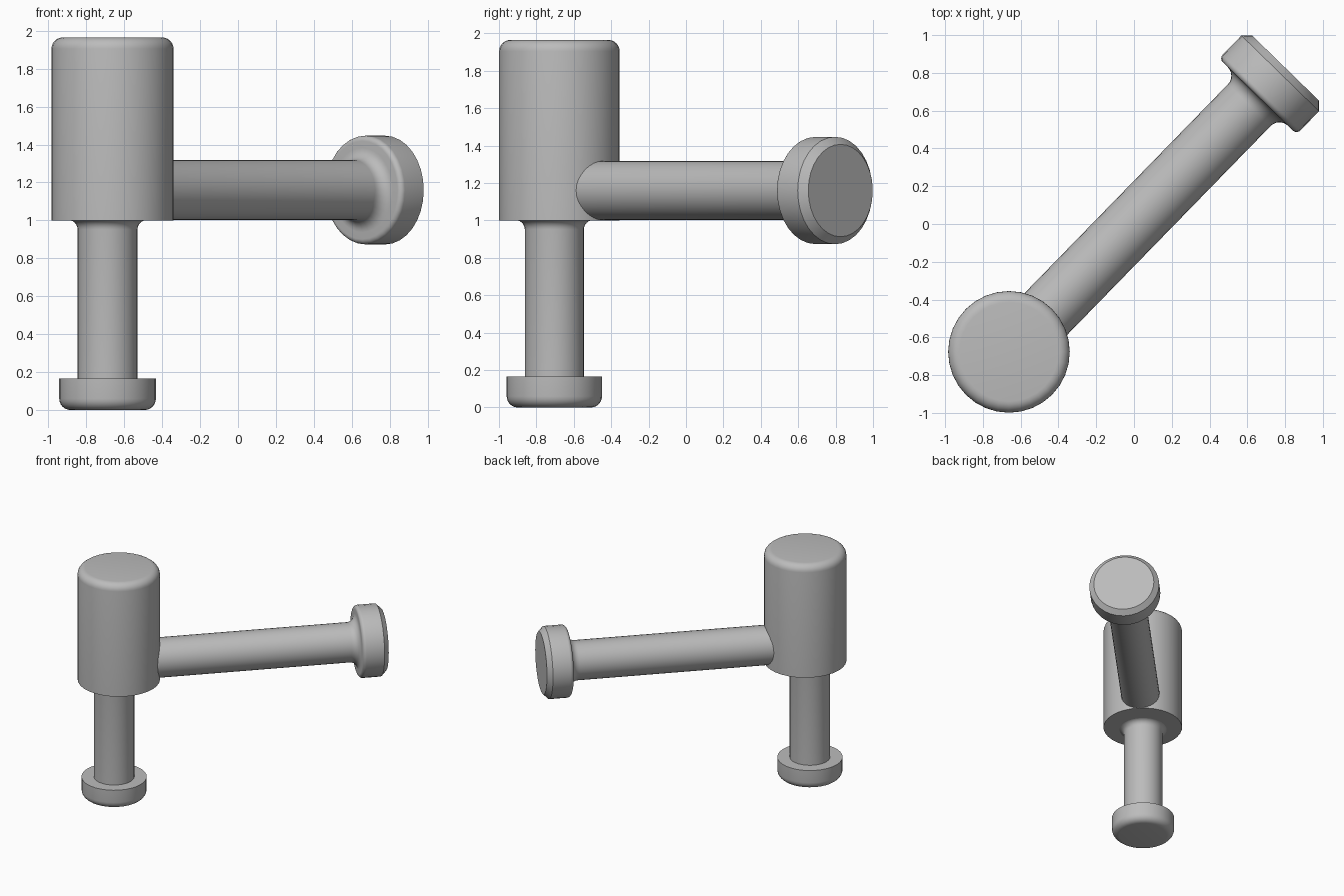
import bpy
import bmesh
from math import pi, sin, cos, radians
from mathutils import Vector

cube = bpy.data.objects.get("Cube")
if cube:
    bpy.data.objects.remove(cube, do_unlink=True)

SIDES = 32
GREY = (0.50, 0.50, 0.50, 1)
grey = bpy.data.materials.new("plain grey")
grey.use_nodes = True
grey.diffuse_color = GREY
grey.node_tree.nodes["Principled BSDF"].inputs["Base Color"].default_value = GREY


def arc(r, h, radius, start, end, steps=6):
    """Quarter-round profile points about the centre (r, h), angles in degrees."""
    return [(r + radius * cos(a), h + radius * sin(a))
            for a in (radians(start + (end - start) * i / steps) for i in range(steps + 1))]


def lathe(name, profile, origin, axis):
    """Revolve (radius, height) points around an axis; flat caps close both ends."""
    bm = bmesh.new()
    rings = [[bm.verts.new((r * cos(2 * pi * i / SIDES), r * sin(2 * pi * i / SIDES), h))
              for i in range(SIDES)] for r, h in profile]
    for low, high in zip(rings, rings[1:]):
        for i in range(SIDES):
            j = (i + 1) % SIDES
            bm.faces.new((low[i], low[j], high[j], high[i]))
    bm.faces.new(rings[0][::-1])
    bm.faces.new(rings[-1])
    bmesh.ops.recalc_face_normals(bm, faces=bm.faces)
    mesh = bpy.data.meshes.new(name)
    bm.to_mesh(mesh)
    bm.free()
    mesh.materials.append(grey)
    obj = bpy.data.objects.new(name, mesh)
    bpy.context.collection.objects.link(obj)
    obj.location = origin
    obj.rotation_euler = axis.to_track_quat('Z', 'Y').to_euler()
    bpy.ops.object.select_all(action='DESELECT')
    obj.select_set(True)
    bpy.context.view_layer.objects.active = obj
    bpy.ops.object.shade_smooth_by_angle(angle=radians(35))
    return obj


UP = Vector((0, 0, 1))

# Main cylinder with a rounded top edge
lathe("body", [(0.322, 1.0)] + arc(0.262, 1.905, 0.06, 0, 90), (-0.662, -0.677, 0), UP)

# Foot disc with a rounded bottom edge, stem, and fillet into the body
lathe("foot_and_stem",
      arc(0.195, 0.06, 0.06, -90, 0) + [(0.255, 0.166), (0.158, 0.166)]
      + arc(0.208, 0.952, 0.05, 180, 90), (-0.688, -0.704, 0), UP)

# Sideways arm, fillet, and end disc with a rounded back and chamfered face
start = Vector((-0.662, -0.677, 1.16))
end = Vector((0.802, 0.826, 1.16))
length = (end - start).length
back = length - 0.21
lathe("arm_and_end_disc",
      [(0.158, 0.1)] + arc(0.223, back - 0.065, 0.065, 180, 90)
      + arc(0.259, back + 0.028, 0.028, -90, 0)
      + [(0.287, length - 0.04), (0.247, length)], start, end - start)
